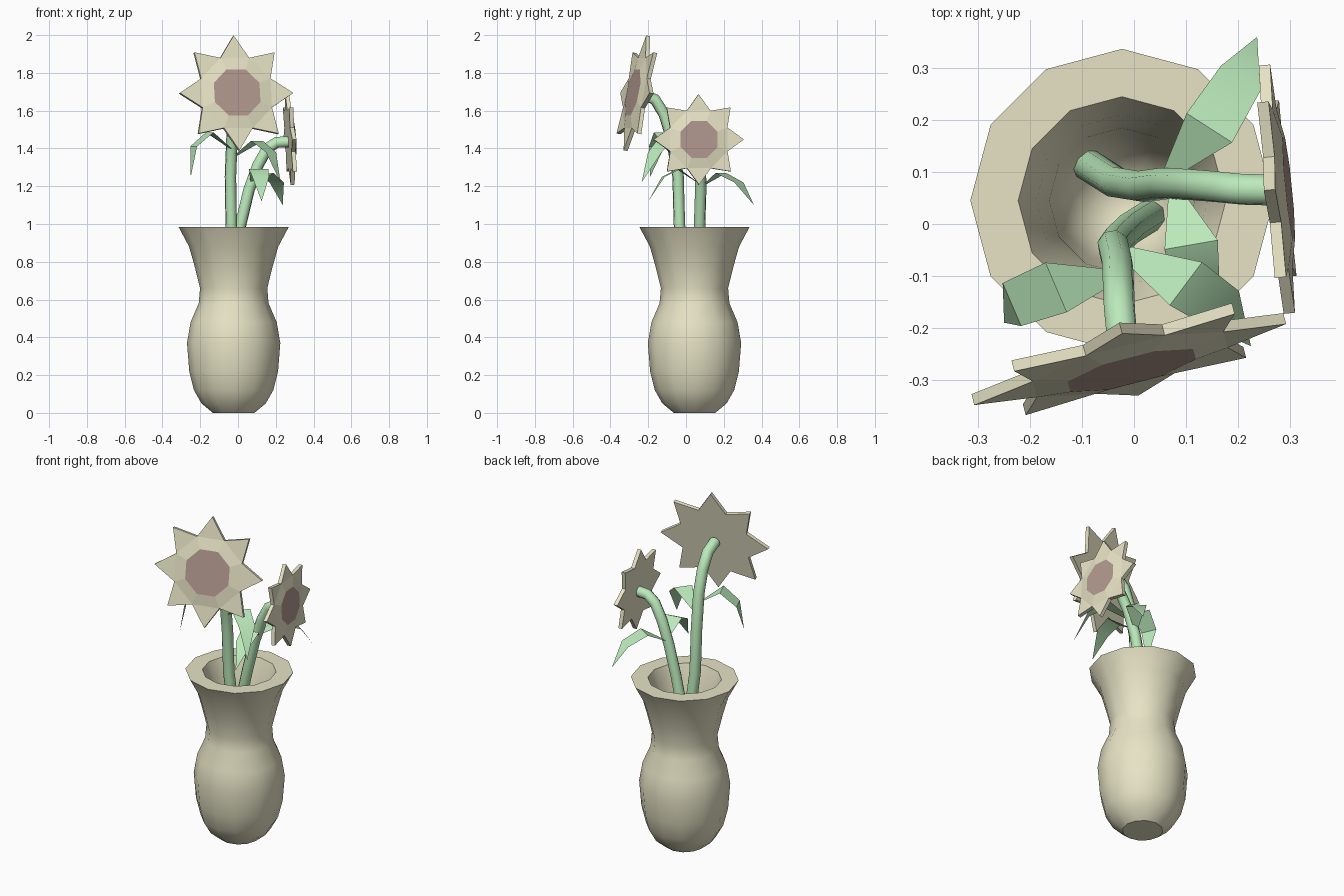
import bpy, bmesh, math
from mathutils import Vector, Matrix

if "Cube" in bpy.data.objects:
    bpy.data.objects.remove(bpy.data.objects["Cube"])


def material(name, rgb):
    m = bpy.data.materials.new(name)
    m.diffuse_color = (*rgb, 1)
    m.use_nodes = True
    m.node_tree.nodes["Principled BSDF"].inputs["Base Color"].default_value = m.diffuse_color
    return m


CREAM = material("cream", (0.80, 0.77, 0.56))
GREEN = material("green", (0.50, 0.82, 0.50))
BROWN = material("brown", (0.45, 0.32, 0.28))


def finish(name, bm, mats, smooth=None):
    bmesh.ops.recalc_face_normals(bm, faces=bm.faces)
    me = bpy.data.meshes.new(name)
    bm.to_mesh(me)
    bm.free()
    ob = bpy.data.objects.new(name, me)
    bpy.context.collection.objects.link(ob)
    for m in mats:
        me.materials.append(m)
    if smooth:
        activate(ob)
        bpy.ops.object.shade_smooth_by_angle(angle=math.radians(smooth))
    return ob


def activate(ob):
    bpy.ops.object.select_all(action='DESELECT')
    ob.select_set(True)
    bpy.context.view_layer.objects.active = ob


def vase(name, centre, profile, sides=12):
    # Lathed profile: outside upwards, over the rim, down the inside
    bm = bmesh.new()
    rings = [[bm.verts.new((centre[0] + r * math.cos(math.tau * i / sides),
                            centre[1] + r * math.sin(math.tau * i / sides), z))
              for i in range(sides)] for r, z in profile]
    for a, b in zip(rings, rings[1:]):
        for i in range(sides):
            j = (i + 1) % sides
            bm.faces.new((a[i], a[j], b[j], b[i]))
    bm.faces.new(rings[0])
    bm.faces.new(rings[-1])
    return finish(name, bm, [CREAM], 40)


def stem(name, points, radius=0.031):
    cu = bpy.data.curves.new(name, 'CURVE')
    cu.dimensions = '3D'
    cu.bevel_depth = radius
    cu.bevel_resolution = 2
    cu.use_fill_caps = True
    sp = cu.splines.new('POLY')
    sp.points.add(len(points) - 1)
    for p, co in zip(sp.points, points):
        p.co = (*co, 1)
    ob = bpy.data.objects.new(name, cu)
    bpy.context.collection.objects.link(ob)
    cu.materials.append(GREEN)
    activate(ob)
    bpy.ops.object.convert(target='MESH')
    bpy.ops.object.shade_smooth_by_angle(angle=math.radians(50))


def flower(name, centre, normal, tip, valley, disc, thick=0.022, dome=0.012):
    # Eight-pointed star slab with a slightly raised octagonal seed disc
    n = Vector(normal).normalized()
    u = Vector((0, 0, 1)).cross(n).normalized()
    frame = Matrix((u, n.cross(u), n)).transposed()
    bm = bmesh.new()

    def ring(radii, h, count):
        return [bm.verts.new(Vector(centre) + frame @ Vector((
            radii[i % 2] * math.cos(math.tau * i / 16),
            radii[i % 2] * math.sin(math.tau * i / 16), h)))
            for i in range(16) if count == 16 or i % 2]

    back = ring((tip, valley), -thick / 2, 16)
    front = ring((tip, valley), thick / 2, 16)
    seed = ring((disc, disc), thick / 2 + dome, 8)
    bm.faces.new(back)
    for i in range(16):
        j = (i + 1) % 16
        bm.faces.new((back[i], back[j], front[j], front[i]))
    for k in range(8):
        a, t, b = front[2 * k - 1], front[2 * k], front[2 * k + 1]
        bm.faces.new((a, t, b))
        bm.faces.new((a, b, seed[k], seed[k - 1]))
    bm.faces.new(seed).material_index = 1
    finish(name, bm, [CREAM, BROWN])


def leaf(name, points, widths=(0.014, 0.052, 0.045, 0.0)):
    # Thin arching blade, pointed at the tip
    bm = bmesh.new()
    p = [Vector(q) for q in points]
    d = p[-1] - p[0]
    side = Vector((-d.y, d.x, 0)).normalized()
    rows = [(bm.verts.new(q + side * w), bm.verts.new(q - side * w))
            for q, w in zip(p[:-1], widths)]
    for a, b in zip(rows, rows[1:]):
        bm.faces.new((a[0], a[1], b[1], b[0]))
    bm.faces.new((*rows[-1], bm.verts.new(p[-1])))
    finish(name, bm, [GREEN], 40)


# Vase
vase("vase", (-0.023, 0.045), [
    (0.11, 0), (0.17, 0.05), (0.21, 0.12), (0.235, 0.22), (0.247, 0.37), (0.228, 0.48),
    (0.185, 0.58), (0.178, 0.66), (0.205, 0.77), (0.236, 0.88), (0.292, 0.985),
    (0.20, 0.985), (0.165, 0.88), (0.14, 0.72), (0.125, 0.55), (0.09, 0.43), (0.03, 0.39)])

# Stems
stem("tall_stem", [(0.03, 0.015, 0.42), (-0.01, -0.01, 0.7), (-0.036, -0.035, 1.0),
                   (-0.04, -0.042, 1.25), (-0.032, -0.075, 1.45), (-0.03, -0.115, 1.58),
                   (-0.028, -0.165, 1.66), (-0.02, -0.245, 1.69)])
stem("short_stem", [(-0.095, 0.118, 0.45), (-0.035, 0.08, 0.8), (0.015, 0.072, 1.0),
                    (0.058, 0.078, 1.18), (0.105, 0.076, 1.31), (0.155, 0.072, 1.4),
                    (0.205, 0.067, 1.432), (0.27, 0.065, 1.435)])

# Flower heads
flower("large_flower", (-0.01, -0.26, 1.692), (0.26, -1, 0.21), 0.31, 0.205, 0.135)
flower("small_flower", (0.275, 0.067, 1.447), (1, 0.1, 0.06), 0.24, 0.165, 0.106)

# Leaves
leaf("tall_stem_left_leaf", [(-0.04, -0.1, 1.4), (-0.15, -0.122, 1.485),
                             (-0.235, -0.155, 1.41), (-0.25, -0.19, 1.25)])
leaf("tall_stem_right_leaf", [(-0.015, -0.055, 1.36), (0.1, -0.115, 1.44),
                              (0.175, -0.165, 1.38), (0.225, -0.235, 1.22)])
leaf("short_stem_front_leaf", [(0.08, 0.06, 1.22), (0.11, -0.04, 1.29),
                               (0.12, -0.12, 1.25), (0.125, -0.2, 1.12)])
leaf("short_stem_back_leaf", [(0.07, 0.1, 1.21), (0.145, 0.185, 1.27),
                              (0.205, 0.28, 1.22), (0.237, 0.36, 1.1)])
